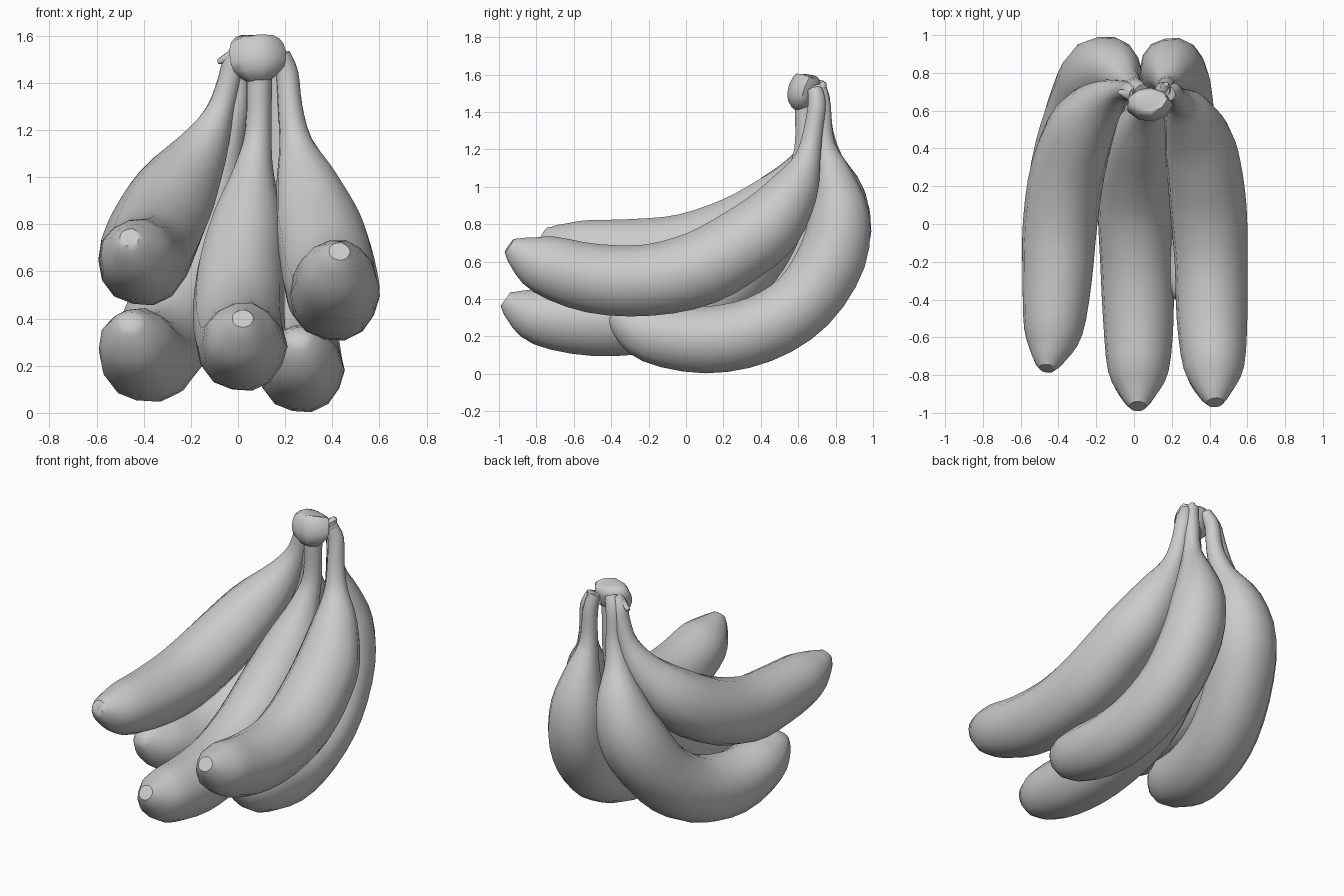
import bpy, bmesh, math
from mathutils import Vector

peel = bpy.data.materials.new("peel grey")
peel.diffuse_color = (0.6, 0.6, 0.6, 1)


def spline(pts, steps):
    """Catmull-Rom through (x, y, z, radius) points."""
    p = [Vector(q) for q in pts]
    p = [p[0] * 2 - p[1]] + p + [p[-1] * 2 - p[-2]]
    out = []
    for i in range(1, len(p) - 2):
        a, b, c, d = p[i - 1:i + 3]
        for s in range(steps):
            t = s / steps
            out.append(0.5 * (2 * b + (c - a) * t + (2 * a - 5 * b + 4 * c - d) * t * t
                              + (3 * b - a - 3 * c + d) * t ** 3))
    return out + [p[-2]]


def loft(name, pts, steps=3, sides=14, squash=1.0):
    """Sweep a round section along a path, closed at both ends."""
    path = spline(pts, steps)
    pos = [Vector(q[:3]) for q in path]
    bm = bmesh.new()
    rings = []
    for i, q in enumerate(path):
        tan = (pos[min(i + 1, len(pos) - 1)] - pos[max(i - 1, 0)]).normalized()
        side = (Vector((1, 0, 0)) - tan * tan.x).normalized()
        up = tan.cross(side)
        r = max(q[3], 0.01)
        ring = []
        for k in range(sides):
            a = 2 * math.pi * k / sides
            # slightly five-ridged section
            rr = r * (1 + 0.02 * math.cos(5 * a + 0.6))
            ring.append(bm.verts.new(pos[i] + side * rr * math.cos(a)
                                     + up * rr * squash * math.sin(a)))
        rings.append(ring)
    for a, b in zip(rings, rings[1:]):
        for k in range(sides):
            bm.faces.new((a[k], a[(k + 1) % sides], b[(k + 1) % sides], b[k]))
    bm.faces.new(rings[0])
    bm.faces.new(rings[-1])
    bmesh.ops.recalc_face_normals(bm, faces=bm.faces)
    me = bpy.data.meshes.new(name)
    bm.to_mesh(me)
    bm.free()
    me.materials.append(peel)
    ob = bpy.data.objects.new(name, me)
    bpy.context.collection.objects.link(ob)
    bpy.ops.object.select_all(action='DESELECT')
    ob.select_set(True)
    bpy.context.view_layer.objects.active = ob
    bpy.ops.object.shade_smooth_by_angle(angle=math.radians(50))
    return ob


# Fruits, blossom end to stem: x, y, z, radius
loft("fruit_upper_left", [
    (-.46, -.765, .745, .042), (-.452, -.71, .715, .09), (-.43, -.57, .668, .155),
    (-.41, -.3, .645, .183), (-.395, 0, .66, .197), (-.35, .30, .765, .197),
    (-.265, .53, .93, .175), (-.155, .655, 1.11, .112), (-.08, .70, 1.27, .062),
    (-.04, .705, 1.4, .05), (-.02, .70, 1.48, .048), (.01, .685, 1.54, .04)])
loft("fruit_upper_right", [
    (.43, -.945, .685, .045), (.425, -.89, .65, .092), (.42, -.76, .585, .16),
    (.41, -.5, .51, .187), (.405, -.2, .50, .193), (.39, .08, .565, .203),
    (.365, .31, .695, .197), (.335, .455, .81, .182), (.285, .585, .995, .128),
    (.243, .65, 1.15, .07), (.22, .68, 1.3, .052), (.207, .70, 1.44, .048),
    (.18, .69, 1.52, .04)])
loft("fruit_middle", [
    (.02, -.965, .40, .045), (.02, -.91, .365, .092), (.02, -.78, .312, .16),
    (.02, -.5, .28, .187), (.01, -.2, .305, .192), (.0, .1, .41, .195),
    (.01, .33, .60, .185), (.04, .49, .82, .15), (.065, .59, 1.03, .085),
    (.085, .635, 1.2, .056), (.09, .635, 1.47, .055)])
loft("fruit_lower_left", [
    (-.455, -.33, .39, .045), (-.45, -.275, .355, .1), (-.43, -.15, .29, .163),
    (-.39, .10, .235, .19), (-.33, .39, .285, .2), (-.255, .635, .465, .2),
    (-.175, .79, .725, .2), (-.105, .815, .95, .15), (-.045, .765, 1.14, .078),
    (-.005, .735, 1.3, .052), (.01, .725, 1.47, .045), (.04, .70, 1.55, .04)])
loft("fruit_lower_right", [
    (.255, -.38, .33, .045), (.26, -.33, .29, .1), (.27, -.19, .22, .16),
    (.27, .1, .18, .18), (.255, .39, .235, .182), (.235, .63, .385, .182),
    (.21, .785, .63, .183), (.195, .82, .86, .16), (.185, .785, 1.06, .105),
    (.175, .74, 1.23, .056), (.17, .73, 1.43, .045), (.15, .71, 1.54, .04)])

# Cut crown joining the stems
loft("crown", [
    (.09, .63, 1.415, .06), (.085, .62, 1.46, .11), (.08, .63, 1.52, .122),
    (.07, .655, 1.575, .105), (.07, .66, 1.595, .06)], steps=2, sides=9, squash=.68)
# Torn flaps on the crown
loft("crown_flap_left", [
    (.01, .68, 1.53, .045), (-.035, .69, 1.505, .03), (-.085, .70, 1.49, .01)], 2, 8)
loft("crown_flap_right", [
    (.15, .69, 1.48, .045), (.165, .725, 1.53, .03), (.17, .74, 1.56, .012)], 2, 8)
